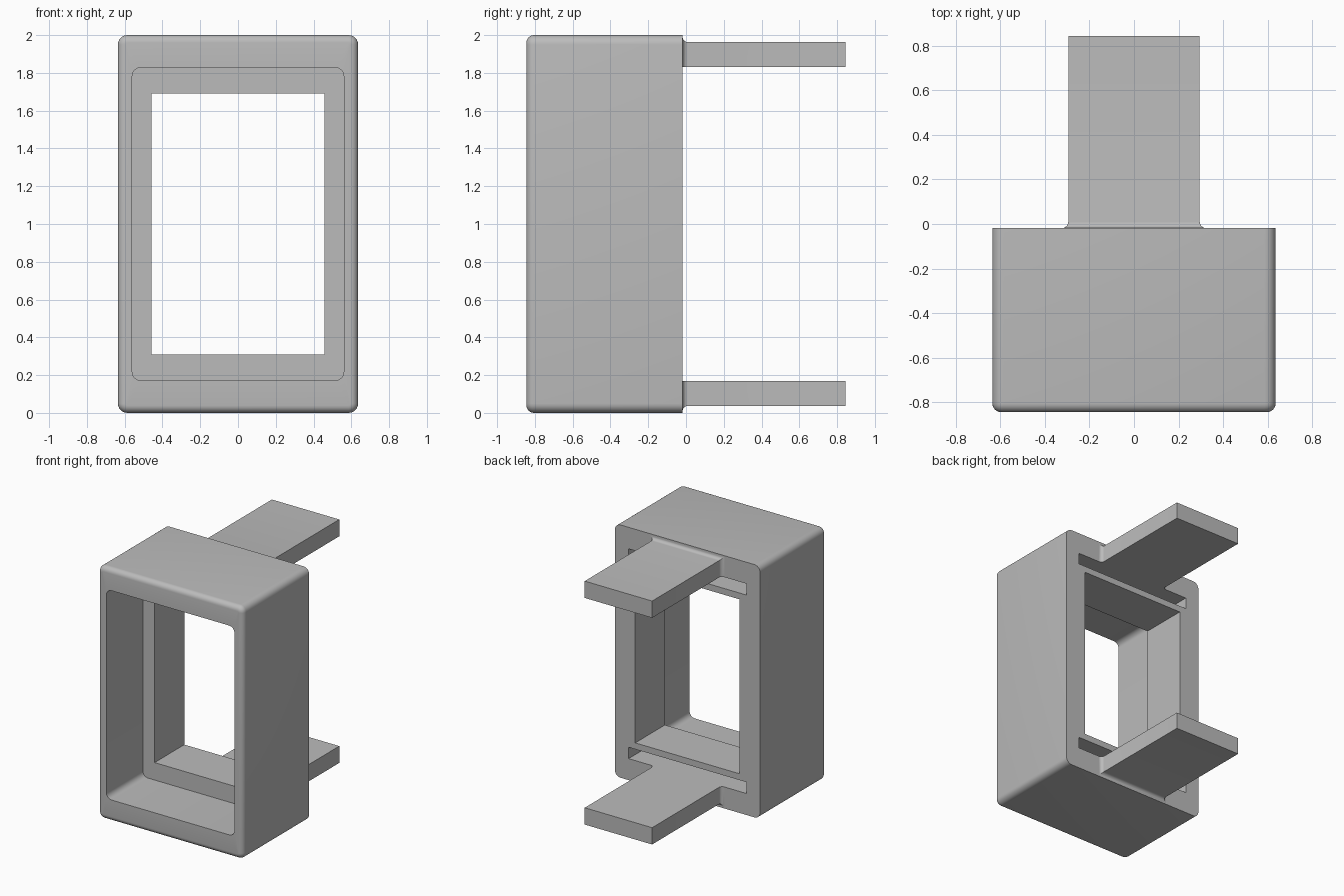
import bpy, bmesh, math
from mathutils import Vector

cube = bpy.data.objects.get("Cube")
if cube:
    bpy.data.objects.remove(cube, do_unlink=True)

GREY = (0.5, 0.5, 0.5, 1)
grey = bpy.data.materials.new("plain grey")
grey.use_nodes = True
grey.diffuse_color = GREY
grey.node_tree.nodes["Principled BSDF"].inputs["Base Color"].default_value = GREY

FRONT, LEDGE, BACK, TIP = -0.845, -0.39, -0.018, 0.845
MID_Z = 1.0
STEPS = 6


def rounded_loop(half_x, half_z, radius, y):
    """Rounded rectangle in the xz plane, with a fixed point count."""
    pts = []
    for q, (sx, sz) in enumerate([(1, 1), (-1, 1), (-1, -1), (1, -1)]):
        for i in range(STEPS + 1):
            a = math.radians(90) * (q + i / STEPS)
            pts.append(Vector((sx * (half_x - radius) + radius * math.cos(a), y,
                               MID_Z + sz * (half_z - radius) + radius * math.sin(a))))
    return pts


def loft(name, loops, closed=False):
    """Skin a list of loops, either capped or joined end to start."""
    bm = bmesh.new()
    rings = [[bm.verts.new(p) for p in loop] for loop in loops]
    pairs = list(zip(rings, rings[1:]))
    if closed:
        pairs.append((rings[-1], rings[0]))
    else:
        bm.faces.new(rings[0])
        bm.faces.new(rings[-1])
    for a, b in pairs:
        for i in range(len(a)):
            j = (i + 1) % len(a)
            bm.faces.new((a[i], a[j], b[j], b[i]))
    bmesh.ops.remove_doubles(bm, verts=bm.verts, dist=1e-5)
    bmesh.ops.recalc_face_normals(bm, faces=bm.faces)
    mesh = bpy.data.meshes.new(name)
    bm.to_mesh(mesh)
    bm.free()
    mesh.materials.append(grey)
    obj = bpy.data.objects.new(name, mesh)
    bpy.context.collection.objects.link(obj)
    return obj


def activate(obj):
    bpy.ops.object.select_all(action="DESELECT")
    obj.select_set(True)
    bpy.context.view_layer.objects.active = obj


def smooth(obj):
    activate(obj)
    bpy.ops.object.shade_smooth_by_angle(angle=math.radians(30))


# Housing: outer shell, rolled front edge, front recess, rear window
HALF_X, HALF_Z, ROLL, CORNER = 0.636, 1.0, 0.04, 0.05
loops = [rounded_loop(HALF_X, HALF_Z, CORNER, BACK)]
for i in range(STEPS + 1):
    a = math.radians(90) * i / STEPS
    inset = ROLL * (1 - math.cos(a))
    loops.append(rounded_loop(HALF_X - inset, HALF_Z - inset, CORNER - inset,
                              FRONT + ROLL * (1 - math.sin(a))))
loops += [rounded_loop(0.56, 0.828, 0.045, y) for y in (FRONT, LEDGE)]
loops += [rounded_loop(0.457, 0.69, 0, y) for y in (LEDGE, BACK)]
housing = loft("housing", loops, closed=True)

# Slots cut in the back, beside each arm
for side in (-1, 1):
    bpy.ops.mesh.primitive_cube_add(size=1, location=(0, BACK, MID_Z + side * 0.785))
    cutter = bpy.context.object
    cutter.name = "slot_cutter"
    cutter.scale = (1.03, 0.5, 0.09)
    cutter.hide_render = True
    cutter.data.materials.append(grey)
    activate(housing)
    cut = housing.modifiers.new("slot", "BOOLEAN")
    cut.operation = "DIFFERENCE"
    cut.solver = "EXACT"
    cut.object = cutter
    bpy.ops.object.modifier_apply(modifier=cut.name)
    bpy.data.objects.remove(cutter, do_unlink=True)
smooth(housing)

# Arms: flat bars flaring into the back on the sides and outer face
FLARE = 0.028
for name, side in (("upper_arm", 1), ("lower_arm", -1)):
    loops = []
    stations = []
    for i in range(STEPS + 1):
        a = math.radians(90) * i / STEPS
        stations.append((BACK + FLARE * (1 - math.cos(a)), FLARE * (1 - math.sin(a))))
    stations.append((TIP, 0))
    for y, f in stations:
        x, inner, outer = 0.295 + f, MID_Z + side * 0.83, MID_Z + side * (0.963 + f)
        loops.append([Vector((-x, y, inner)), Vector((x, y, inner)),
                      Vector((x, y, outer)), Vector((-x, y, outer))])
    smooth(loft(name, loops))
